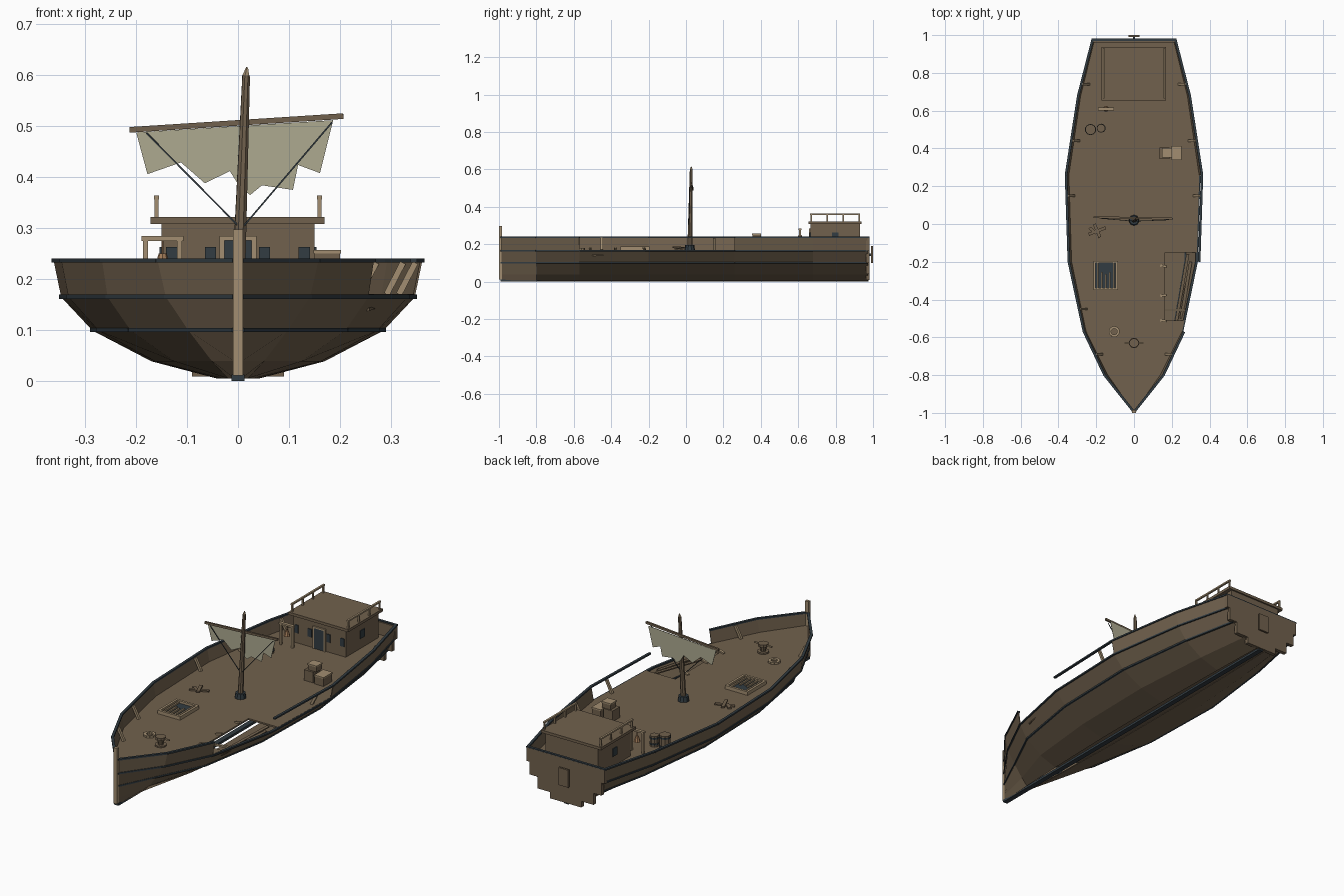
import bpy, bmesh, math
from mathutils import Vector, Matrix

if "Cube" in bpy.data.objects:
    bpy.data.objects.remove(bpy.data.objects["Cube"])


def material(name, rgb):
    m = bpy.data.materials.new(name)
    m.diffuse_color = (*rgb, 1)
    m.use_nodes = True
    m.node_tree.nodes["Principled BSDF"].inputs["Base Color"].default_value = m.diffuse_color
    return m


BROWN = material("weathered_brown", (.165, .12, .075))
TAN = material("pale_timber", (.36, .27, .165))
DARK = material("dark_slate", (.032, .045, .054))
CANVAS = material("canvas", (.42, .40, .28))
BRASS = material("dull_brass", (.36, .2, .1))


def finish(bm, name, mat, thickness=0):
    bmesh.ops.recalc_face_normals(bm, faces=bm.faces[:])
    me = bpy.data.meshes.new(name)
    bm.to_mesh(me)
    bm.free()
    me.materials.append(mat)
    ob = bpy.data.objects.new(name, me)
    bpy.context.collection.objects.link(ob)
    if thickness:
        mod = ob.modifiers.new("thickness", 'SOLIDIFY')
        mod.thickness = thickness
        mod.offset = 0
    return ob


def boxes(name, mat, items):
    """Boxes given as (x0, x1, y0, y1, z0, z1)."""
    bm = bmesh.new()
    for x0, x1, y0, y1, z0, z1 in items:
        mt = Matrix.Translation(((x0 + x1) / 2, (y0 + y1) / 2, (z0 + z1) / 2))
        bmesh.ops.create_cube(bm, size=1, matrix=mt @ Matrix.Diagonal((x1 - x0, y1 - y0, z1 - z0, 1)))
    return finish(bm, name, mat)


def beams(name, mat, pairs, w, h):
    """Square beams running between pairs of points."""
    bm = bmesh.new()
    for a, b in pairs:
        a, b = Vector(a), Vector(b)
        d = b - a
        rot = d.to_track_quat('Y', 'Z').to_matrix().to_4x4()
        bmesh.ops.create_cube(bm, size=1, matrix=Matrix.Translation((a + b) / 2) @ rot
                              @ Matrix.Diagonal((w, d.length, h, 1)))
    return finish(bm, name, mat)


def cones(name, mat, items, sides=10):
    """Tapered cylinders given as (start, end, r0, r1)."""
    bm = bmesh.new()
    for a, b, r0, r1 in items:
        a, b = Vector(a), Vector(b)
        d = b - a
        bmesh.ops.create_cone(bm, cap_ends=True, segments=sides, radius1=r0, radius2=r1, depth=d.length,
                              matrix=Matrix.Translation((a + b) / 2) @ d.to_track_quat('Z', 'Y').to_matrix().to_4x4())
    return finish(bm, name, mat)


# Hull stations along y, half widths at each level
LEVELS = [.006, .04, .10, .165, .235]
FULL = [.11, .47, .79, .96, 1]
STATIONS = [(-.988, [.006] * 5), (-.8, [.018, .05, .096, .14, .156])]
for y, w in [(-.57, .265), (-.2, .345), (.26, .36), (.68, .295), (.972, .22)]:
    STATIONS.append((y, [w * f for f in FULL]))


def hull_x(y, level):
    for (y0, a), (y1, b) in zip(STATIONS, STATIONS[1:]):
        if y <= y1:
            return a[level] + (b[level] - a[level]) * (y - y0) / (y1 - y0)
    return STATIONS[-1][1][level]


# Planked shell, with the top strake broken away on the right
bm = bmesh.new()
for s in (-1, 1):
    grid = [[bm.verts.new((s * x, y, z)) for x, z in zip(ws, LEVELS)] for y, ws in STATIONS]
    for i in range(len(grid) - 1):
        for j in range(4):
            if s == 1 and j == 3 and i in (2, 3):
                continue
            bm.faces.new((grid[i][j], grid[i + 1][j], grid[i + 1][j + 1], grid[i][j + 1]))
finish(bm, "hull_shell", BROWN, .004)

# Deck with a broken notch on the right
DECK = .17
edge = [(hull_x(y, 3), y) for y, _ in STATIONS]
notch = [(hull_x(-.51, 3), -.51), (.165, -.51), (.165, -.15), (hull_x(-.15, 3), -.15)]
outline = edge[:3] + notch + edge[4:] + [(-x, y) for x, y in reversed(edge)]
bm = bmesh.new()
bm.faces.new([bm.verts.new((x, y, DECK - .004)) for x, y in outline])
finish(bm, "deck", BROWN, .008)

# Rails and wales
for name, level, z, skip in [("cap_rail", 4, .236, (2,)), ("upper_wale", 3, .165, ()), ("lower_wale", 2, .10, ())]:
    pairs = []
    for s in (-1, 1):
        for i in range(len(STATIONS) - 1):
            if s == 1 and i in skip:
                continue
            (y0, a), (y1, b) = STATIONS[i], STATIONS[i + 1]
            pairs.append(((s * a[level], y0, z), (s * b[level], y1, z)))
    if level == 4:
        pairs.append(((-.225, .975, z), (.225, .975, z)))
    beams(name, DARK, pairs, .013, .008)

# Stern, keel, stem and rudder
boxes("transom", BROWN, [(-w, w, .962, .982, z0, z1) for w, z0, z1 in
                         [(.222, .165, .235), (.205, .10, .165), (.16, .04, .10), (.09, .008, .04)]])
boxes("keel", DARK, [(-.013, .013, -.992, .975, 0, .012)])
boxes("stem_post", TAN, [(-.01, .01, -1, -.984, .01, .297)])
boxes("rudder_plate", BROWN, [(-.028, .028, .99, 1, .10, .19)])
boxes("rudder_shaft", DARK, [(-.005, .005, .94, .992, .138, .15)])

# Bulwark ribs
pairs = []
for s in (-1, 1):
    for y in (-.69, -.45, .15, .44, .74):
        if s == 1 and y == -.45:
            continue
        x = hull_x(y, 4)
        pairs.append(((s * (x - .04), y, DECK), (s * (x - .008), y, .232)))
beams("bulwark_ribs", TAN, pairs, .013, .012)

# Broken timbers in the notch
beams("fallen_planks", BROWN, [((.285, -.16, .165), (.225, -.51, .13)), ((.3, -.2, .16), (.25, -.5, .14))], .016, .006)
beams("broken_beams", TAN, [((.16, -.455, .155), (.27, -.455, .165)), ((.14, -.22, .172), (.172, -.226, .18)),
                            ((.14, -.38, .172), (.172, -.376, .18)), ((.14, -.51, .172), (.172, -.514, .18))], .012, .008)

# Cabin, roof and roof railings
boxes("cabin", BROWN, [(-.15, .15, .665, .93, DECK, .31)])
boxes("cabin_roof", BROWN, [(-.172, .17, .655, .938, .308, .322)])
rail = []
for x in (-.16, .16):
    rail += [(x - .004, x + .004, y - .004, y + .004, .322, .358) for y in (.67, .755, .84, .925)]
    rail.append((x - .005, x + .005, .664, .931, .356, .364))
boxes("roof_railings", TAN, rail)
boxes("cabin_door", DARK, [(-.028, .028, .66, .668, DECK, .277)])
boxes("door_frame", TAN, [(-.036, -.027, .657, .667, DECK, .284), (.027, .036, .657, .667, DECK, .284),
                          (-.036, .036, .657, .667, .276, .284)])
boxes("cabin_windows", DARK, [(x - .011, x + .011, .661, .667, .222, .263) for x in (-.13, -.054, .052, .13)]
      + [(s * .151 - .003, s * .151 + .003, .78, .815, .222, .263) for s in (-1, 1)])

# Mast, yard, ropes and torn sail
cones("mast", BROWN, [((0, .02, DECK), (.016, .028, .6), .014, .008)], 8)
cones("mast_tip", TAN, [((.016, .028, .598), (.018, .028, .616), .008, .002)], 5)
cones("mast_collar", DARK, [((0, .02, DECK), (0, .02, .196), .028, .024)], 10)
beams("yard", BROWN, [((-.213, .036, .493), (.207, .028, .52))], .01, .011)
sail = [(-.2, .488), (-.178, .406), (-.112, .429), (-.065, .388), (-.016, .412), (.004, .38), (.024, .365),
        (.047, .384), (.108, .375), (.118, .424), (.161, .408), (.187, .512)]
bm = bmesh.new()
bm.faces.new([bm.verts.new((x, .04, z)) for x, z in sail])
finish(bm, "torn_sail", CANVAS, .002)
beams("ropes", DARK, [((-.18, .03, .487), (0, .015, .305)), ((.185, .022, .508), (.012, .015, .305))], .003, .003)

# Cargo hatch
x0, x1, y0, y1 = -.215, -.085, -.35, -.195
boxes("hatch_frame", TAN, [(x0, x1, y0, y0 + .012, DECK, .188), (x0, x1, y1 - .012, y1, DECK, .188),
                           (x0, x0 + .012, y0, y1, DECK, .188), (x1 - .012, x1, y0, y1, DECK, .188)])
boxes("hatch_opening", DARK, [(x0 + .01, x1 - .01, y0 + .01, y1 - .01, DECK, .176)])
boxes("hatch_bars", TAN, [(x - .004, x + .004, y0 + .01, y1 - .01 - cut, .176, .184) for x, cut in
                          [(-.192, 0), (-.171, .05), (-.15, .06), (-.129, .05), (-.108, 0)]])

# Capstan and rope coil
cones("capstan", BROWN, [((0, -.63, DECK), (0, -.63, .178), .028, .028), ((0, -.63, .178), (0, -.63, .205), .013, .017),
                         ((0, -.63, .203), (0, -.63, .217), .025, .025)])
boxes("capstan_bar", TAN, [(-.05, .05, -.633, -.627, .206, .213)])
bm = bmesh.new()
for k in range(10):
    a = k * math.tau / 10
    mt = Matrix.Translation((-.105 + .022 * math.cos(a), -.57 + .022 * math.sin(a), .175)) @ Matrix.Rotation(a, 4, 'Z')
    bmesh.ops.create_cube(bm, size=1, matrix=mt @ Matrix.Diagonal((.013, .016, .01, 1)))
finish(bm, "rope_coil", TAN)

# Bell on its stand
boxes("bell_stand", TAN, [(x - .005, x + .005, .604, .616, DECK, .278) for x in (-.182, -.115)]
      + [(-.19, -.107, .602, .618, .275, .284)])
cones("bell", BRASS, [((-.148, .61, .222), (-.148, .61, .25), .016, .008), ((-.148, .61, .25), (-.148, .61, .276), .002, .002)], 8)

# Barrels with hoops
casks = [(-.23, .5, .028, .24), (-.174, .507, .022, .225)]
cones("barrels", BROWN, [((x, y, DECK), (x, y, top), r, r) for x, y, r, top in casks])
cones("barrel_hoops", DARK, [((x, y, z - .004), (x, y, z + .004), r + .002, r + .002)
                             for x, y, r, top in casks for z in (DECK + .014, top - .012)])

# Crates and loose planks
boxes("crates", BROWN, [(.135, .187, .345, .405, DECK, .225), (.2, .25, .34, .41, DECK, .215), (.15, .2, .355, .4, .225, .255)])
boxes("crate_slats", TAN, [(.148, .202, .353, .402, .25, .257), (.198, .252, .338, .412, .21, .217)])
beams("loose_planks", BROWN, [((-.24, -.055, .176), (-.15, -.02, .178)), ((-.21, .0, .182), (-.18, -.07, .184)),
                              ((-.235, -.02, .176), (-.2, -.05, .178))], .016, .007)
